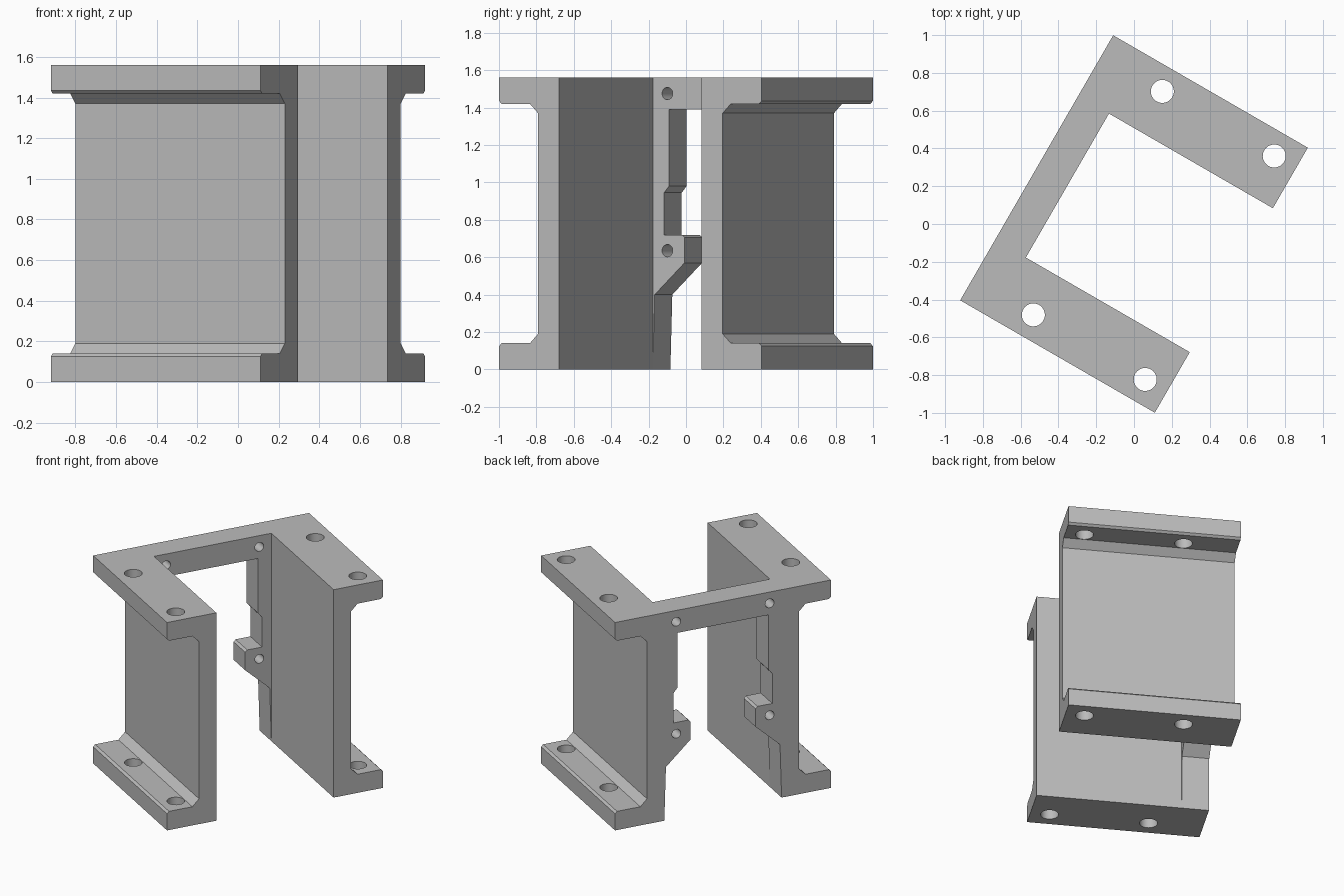
import bpy
import math
from mathutils import Matrix, Vector

cube = bpy.data.objects.get("Cube")
if cube:
    bpy.data.objects.remove(cube, do_unlink=True)

HEIGHT = 1.56
HALF_LEN = 0.595      # half arm length
HALF_WID = 0.81       # half overall width
INNER = 0.44          # inner wall of each arm
FRAME_FRONT = -0.407  # inner face of the rear frame
TURN = Matrix.Rotation(math.radians(-30), 4, "Z")

grey = bpy.data.materials.new("plain grey")
grey.use_nodes = True
colour = (0.5, 0.5, 0.5, 1)
grey.diffuse_color = colour
grey.node_tree.nodes["Principled BSDF"].inputs["Base Color"].default_value = colour


def extrude(name, profile, x0, x1):
    """Extrude a (y, z) profile along x."""
    n = len(profile)
    area = sum(profile[i][0] * profile[(i + 1) % n][1]
               - profile[(i + 1) % n][0] * profile[i][1] for i in range(n))
    if area < 0:
        profile = profile[::-1]
    verts = [(x, y, z) for x in (x0, x1) for y, z in profile]
    faces = [tuple(reversed(range(n))), tuple(range(n, 2 * n))]
    faces += [(i, (i + 1) % n, n + (i + 1) % n, n + i) for i in range(n)]
    mesh = bpy.data.meshes.new(name)
    mesh.from_pydata(verts, [], faces)
    mesh.materials.append(grey)
    obj = bpy.data.objects.new(name, mesh)
    bpy.context.collection.objects.link(obj)
    return obj


def combine(target, other, operation):
    """Apply an exact boolean and discard the helper object."""
    mod = target.modifiers.new("boolean", "BOOLEAN")
    mod.object, mod.operation, mod.solver = other, operation, "EXACT"
    bpy.context.view_layer.objects.active = target
    bpy.ops.object.modifier_apply(modifier=mod.name)
    bpy.data.objects.remove(other, do_unlink=True)


def drill(target, centre, radius, depth, axis):
    rotation = (0, math.pi / 2, 0) if axis == "x" else (0, 0, 0)
    bpy.ops.mesh.primitive_cylinder_add(vertices=32, radius=radius, depth=depth,
                                        location=centre, rotation=rotation)
    cutter = bpy.context.object
    cutter.name = "hole_cutter"
    cutter.hide_render = True
    cutter.data.materials.append(grey)
    combine(target, cutter, "DIFFERENCE")


# Channel arms: lower half of the section, mirrored to the top
lower = [(INNER, 0), (HALF_WID, 0), (HALF_WID, 0.125), (0.795, 0.14),
         (0.62, 0.14), (0.57, 0.19)]
section = lower + [(y, HEIGHT - z) for y, z in reversed(lower)]
arms = [extrude(name, [(side * y, z) for y, z in section], -HALF_LEN, HALF_LEN)
        for name, side in (("left_arm", 1), ("right_arm", -1))]

# Rear frame: top bar with a stepped lug running down each arm
edge = [(INNER, HEIGHT), (INNER, 0), (0.428, 0.4), (0.244, 0.57), (0.244, 0.705),
        (0.259, 0.72), (0.37, 0.72), (0.37, 0.945), (0.34, 0.98), (0.34, 1.39)]
frame = extrude("channel_bracket", edge + [(-y, z) for y, z in reversed(edge)],
                -HALF_LEN, FRAME_FRONT)
for arm in arms:
    combine(frame, arm, "UNION")

# Screw holes through the frame and bolt holes through the flanges
for side in (1, -1):
    for z in (0.635, 1.475):
        drill(frame, (-0.5, side * 0.35, z), 0.033, 0.4, "x")
    for x in (-0.221, 0.463):
        drill(frame, (x, side * 0.683, HEIGHT / 2), 0.061, 2, "z")

# Turn the bracket to its resting angle
frame.data.transform(TURN)
bpy.ops.object.select_all(action="DESELECT")
frame.select_set(True)
bpy.context.view_layer.objects.active = frame
bpy.ops.object.shade_smooth_by_angle(angle=math.radians(25))
